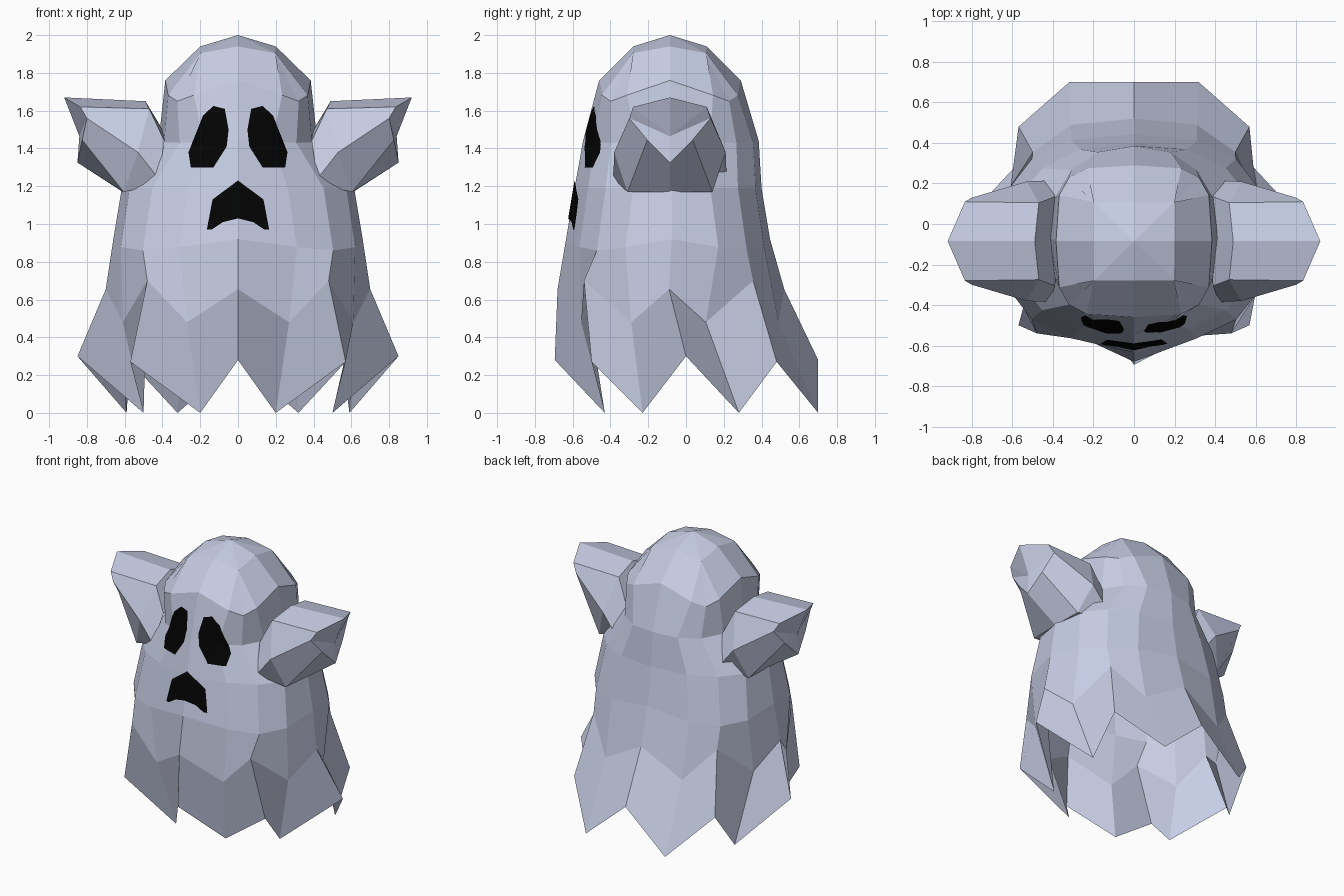
import bpy, bmesh, math
from mathutils import Vector
from mathutils.bvhtree import BVHTree

if "Cube" in bpy.data.objects:
    bpy.data.objects.remove(bpy.data.objects["Cube"])


def material(name, rgb):
    m = bpy.data.materials.new(name)
    m.diffuse_color = (*rgb, 1)
    m.use_nodes = True
    m.node_tree.nodes["Principled BSDF"].inputs["Base Color"].default_value = m.diffuse_color
    return m


SHEET = material("pale blue grey", (0.57, 0.61, 0.78))
BLACK = material("black", (0.001, 0.001, 0.001))


def finish(bm, name, mat):
    me = bpy.data.meshes.new(name)
    bm.to_mesh(me)
    me.materials.append(mat)
    ob = bpy.data.objects.new(name, me)
    bpy.context.collection.objects.link(ob)
    return ob


def loft(bm, rings):
    vs = [[bm.verts.new(p) for p in r] for r in rings]
    n = len(rings[0])
    for a, b in zip(vs, vs[1:]):
        for i in range(n):
            j = (i + 1) % n
            bm.faces.new((a[i], a[j], b[j], b[i]))
    return vs


def mirror_ring(half):
    """Half ring from front to back, closed by its mirror image."""
    return half + [(-x, y, z) for x, y, z in half[-2:0:-1]]


def oval_ring(w, front, back, z_mid, z_corner, power, ridge=0):
    """16-sided ring; a low power makes it squarer, ridge pushes the front centre out."""
    mid, depth, half = (front + back) / 2, (back - front) / 2, []
    for k in range(9):
        a = k * math.pi / 8
        s, c = round(math.sin(a), 6), round(-math.cos(a), 6)
        half.append((w * abs(s) ** power,
                     mid + depth * math.copysign(abs(c) ** power, c) - (ridge if k == 0 else 0),
                     z_mid + (z_corner - z_mid) * abs(math.sin(2 * a))))
    return mirror_ring(half)


# Draped sheet: zigzag hem, folds, then body and head
hem = [(0, -.695, .28), (.2, -.43, 0), (.57, -.5, .27), (.5, -.23, 0), (.85, 0, .3),
       (.59, .28, 0), (.57, .48, .27), (.32, .7, 0), (0, .7, .28)]
folds = [(0, -.68, .655), (.27, -.555, .48), (.48, -.54, .7), (.61, -.29, .48), (.7, -.09, .655),
         (.62, .105, .48), (.5, .355, .7), (.31, .49, .48), (0, .52, .655)]
rings = [mirror_ring(hem), mirror_ring(folds),
         oval_ring(.66, -.595, .445, .92, .86, .78, .04),
         oval_ring(.615, -.55, .40, 1.19, 1.19, .88, .04),
         oval_ring(.42, -.515, .385, 1.44, 1.43, .88, .03),
         oval_ring(.385, -.46, .29, 1.76, 1.65, .52),
         oval_ring(.2, -.28, .11, 1.94, 1.89, .01),
         oval_ring(0, -.085, -.085, 2, 2, 1)]
bm = bmesh.new()
loft(bm, rings)
bmesh.ops.remove_doubles(bm, verts=bm.verts[:], dist=.01)
bmesh.ops.recalc_face_normals(bm, faces=bm.faces[:])
tree = BVHTree.FromBMesh(bm)
finish(bm, "sheet_body", SHEET)

# Raised sleeves: each section is top, upper side, lower side, under side, bottom
CY = -.085
sections = [
    [(.37, 0, 1.45), (.39, .22, 1.44), (.42, .3, 1.24), (.46, .22, 1.2), (.46, 0, 1.2)],
    [(.49, 0, 1.65), (.47, .19, 1.61), (.53, .295, 1.38), (.605, .225, 1.17), (.61, 0, 1.17)],
    [(.92, 0, 1.67), (.835, .195, 1.62), (.80, .215, 1.56), (.825, .12, 1.445), (.85, 0, 1.325)]]
for side, label in ((1, "right"), (-1, "left")):
    bm = bmesh.new()
    loops = [[(side * x, CY - y, z) for x, y, z in s]
             + [(side * x, CY + y, z) for x, y, z in s[-2:0:-1]] for s in sections]
    end = loft(bm, loops)[-1]
    hub = bm.verts.new((side * .84, CY, 1.465))
    for i in range(len(end)):
        bm.faces.new((end[i], end[(i + 1) % len(end)], hub))
    bmesh.ops.recalc_face_normals(bm, faces=bm.faces[:])
    finish(bm, label + "_sleeve", SHEET)

# Eyes and mouth: thin patches laid on the front of the sheet
eye = [(.13, 1.625), (.07, 1.61), (.05, 1.5), (.06, 1.41), (.13, 1.3), (.25, 1.3),
       (.262, 1.38), (.185, 1.575)]
half_mouth = [(0, 1.23), (.135, 1.13), (.165, .97), (.14, .97), (.08, 1.01), (0, 1.03)]
for name, outline in (("eye", eye), ("mouth_half", half_mouth)):
    for side, label in ((1, "right_"), (-1, "left_")):
        bm = bmesh.new()
        bm.faces.new([bm.verts.new((side * x, -1, z)) for x, z in outline[::-side]])
        bmesh.ops.triangulate(bm, faces=bm.faces[:])
        bmesh.ops.subdivide_edges(bm, edges=bm.edges[:], cuts=9, use_grid_fill=True)
        for v in bm.verts:
            hit = tree.ray_cast(v.co - Vector((0, 1, 0)), Vector((0, 1, 0)))[0]
            if hit:
                v.co.y = hit.y - .007
        for f in bm.faces:
            f.normal_update()
            if f.normal.y > 0:
                f.normal_flip()
        finish(bm, label + name, BLACK)
